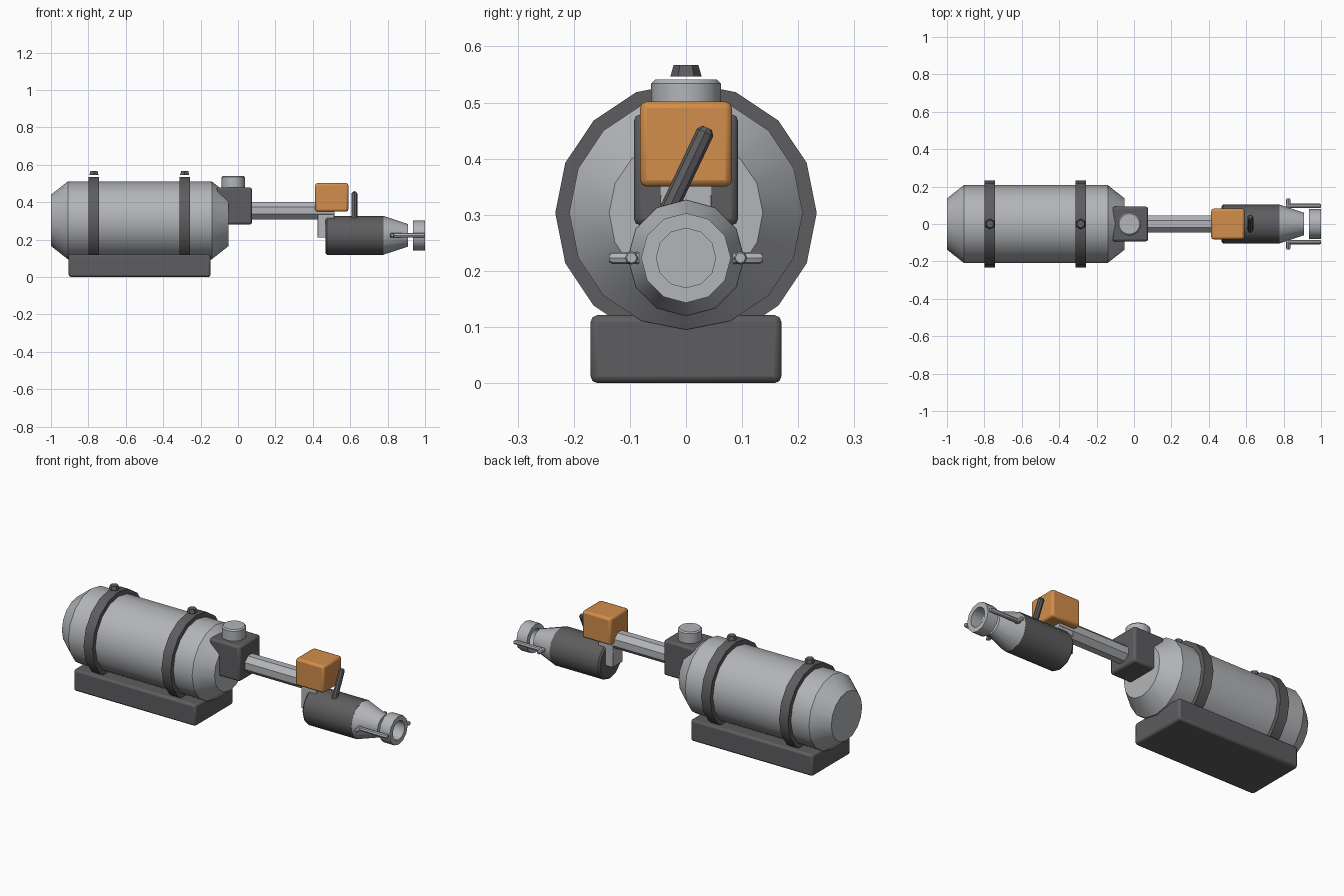
import bpy
import bmesh
import math
from mathutils import Vector, Matrix

if "Cube" in bpy.data.objects:
    bpy.data.objects.remove(bpy.data.objects["Cube"], do_unlink=True)

parts = []


def material(name, rgb):
    m = bpy.data.materials.new(name)
    m.use_nodes = True
    m.diffuse_color = (*rgb, 1)
    m.node_tree.nodes["Principled BSDF"].inputs["Base Color"].default_value = (*rgb, 1)
    return m


steel = material("light steel grey", (0.45, 0.46, 0.48))
dark = material("dark grey", (0.11, 0.11, 0.115))
orange = material("orange", (0.65, 0.27, 0.07))


def finish(name, bm, mat):
    bmesh.ops.recalc_face_normals(bm, faces=bm.faces)
    mesh = bpy.data.meshes.new(name)
    bm.to_mesh(mesh)
    bm.free()
    mesh.materials.append(mat)
    obj = bpy.data.objects.new(name, mesh)
    bpy.context.collection.objects.link(obj)
    parts.append(obj)
    return obj


def box(name, low, high, mat, bevel=0.012):
    low, high = Vector(low), Vector(high)
    bm = bmesh.new()
    bmesh.ops.create_cube(bm, size=1)
    bmesh.ops.scale(bm, vec=high - low, verts=bm.verts)
    bmesh.ops.translate(bm, vec=(low + high) / 2, verts=bm.verts)
    obj = finish(name, bm, mat)
    mod = obj.modifiers.new("soft edges", 'BEVEL')
    mod.width = bevel
    mod.segments = 2
    return obj


def lathe(name, origin, axis, profile, sides, mat, phase=0.0, ring=False):
    """Turn (distance, radius) points around an axis; a ring closes on itself."""
    turn = Vector((0, 0, 1)).rotation_difference(Vector(axis)).to_matrix().to_4x4()
    place = Matrix.Translation(origin) @ turn
    bm = bmesh.new()
    loops = []
    for d, r in profile:
        angles = [phase + math.tau * i / sides for i in range(sides)]
        loops.append([bm.verts.new(place @ Vector((r * math.cos(a), r * math.sin(a), d)))
                      for a in angles])
    pairs = list(zip(loops, loops[1:]))
    if ring:
        pairs.append((loops[-1], loops[0]))
    else:
        bm.faces.new(loops[0])
        bm.faces.new(loops[-1])
    for a, b in pairs:
        for i in range(sides):
            j = (i + 1) % sides
            bm.faces.new((a[i], a[j], b[j], b[i]))
    return finish(name, bm, mat)


X, Y, Z = (1, 0, 0), (0, 1, 0), (0, 0, 1)
TANK_Z, TORCH_Z = 0.303, 0.223

# Tank on its base
lathe("tank", (0, 0, TANK_Z), X,
      [(-1, 0.137), (-0.91, 0.208), (-0.14, 0.208), (-0.05, 0.137)], 16, steel)
box("base", (-0.905, -0.17, 0), (-0.147, 0.17, 0.121), dark)

# Straps with a bolt on top of each
for side, x in (("rear", -0.77), ("front", -0.285)):
    lathe(side + "_strap", (x, 0, TANK_Z), X,
          [(-0.028, 0.2), (-0.028, 0.233), (0.028, 0.233), (0.028, 0.2)],
          16, dark, ring=True)
    lathe(side + "_strap_bolt", (x, 0, 0.546), Z,
          [(0, 0.028), (0.021, 0.022)], 6, dark, phase=math.pi / 2)

# Valve block and knob
box("valve_block", (-0.115, -0.093, 0.281), (0.075, 0.093, 0.479), dark)
lathe("valve_knob", (-0.025, 0, 0.47), Z,
      [(0, 0.062), (0.064, 0.062), (0.071, 0.055)], 16, steel)

# Pipe, elbow and control box
lathe("pipe", (0, 0, 0.355), X, [(0.06, 0.05), (0.515, 0.05)], 8, steel,
      phase=math.pi / 8)
box("elbow", (0.425, -0.045, 0.21), (0.515, 0.045, 0.37), steel, bevel=0.004)
box("control_box", (0.413, -0.082, 0.35), (0.59, 0.082, 0.502), orange)

# Torch body, nozzle cone and open end ring
lathe("torch_body", (0, 0, TORCH_Z), X,
      [(0.468, 0.095), (0.477, 0.104), (0.778, 0.104)], 12, dark)
lathe("nozzle_cone", (0, 0, TORCH_Z), X,
      [(0.776, 0.104), (0.91, 0.06)], 12, steel)
lathe("end_ring", (0, 0, TORCH_Z), X,
      [(0.935, 0.053), (0.935, 0.08), (1, 0.08), (1, 0.053)], 12, steel, ring=True)

# Guide rods with cross pegs on both sides
for side, s in (("left", 1), ("right", -1)):
    lathe(side + "_guide_rod", (0, 0.097 * s, TORCH_Z), X,
          [(0.812, 0.009), (0.818, 0.012), (0.994, 0.012), (1, 0.009)], 8, steel)
    lathe(side + "_guide_peg", (0.825, 0, TORCH_Z), (0, s, 0),
          [(0.083, 0.011), (0.131, 0.011), (0.137, 0.007)], 8, steel)

# Slanted trigger lever
foot, tip = Vector((0.622, -0.045, 0.28)), Vector((0.622, 0.038, 0.455))
length = (tip - foot).length
lathe("trigger_lever", foot, (tip - foot).normalized(),
      [(0, 0.016), (length - 0.009, 0.016), (length, 0.009)], 8, dark)

# Smooth shading with sharp edges kept
bpy.ops.object.select_all(action='DESELECT')
for obj in parts:
    obj.select_set(True)
bpy.context.view_layer.objects.active = parts[0]
bpy.ops.object.shade_smooth_by_angle(angle=math.radians(35))
